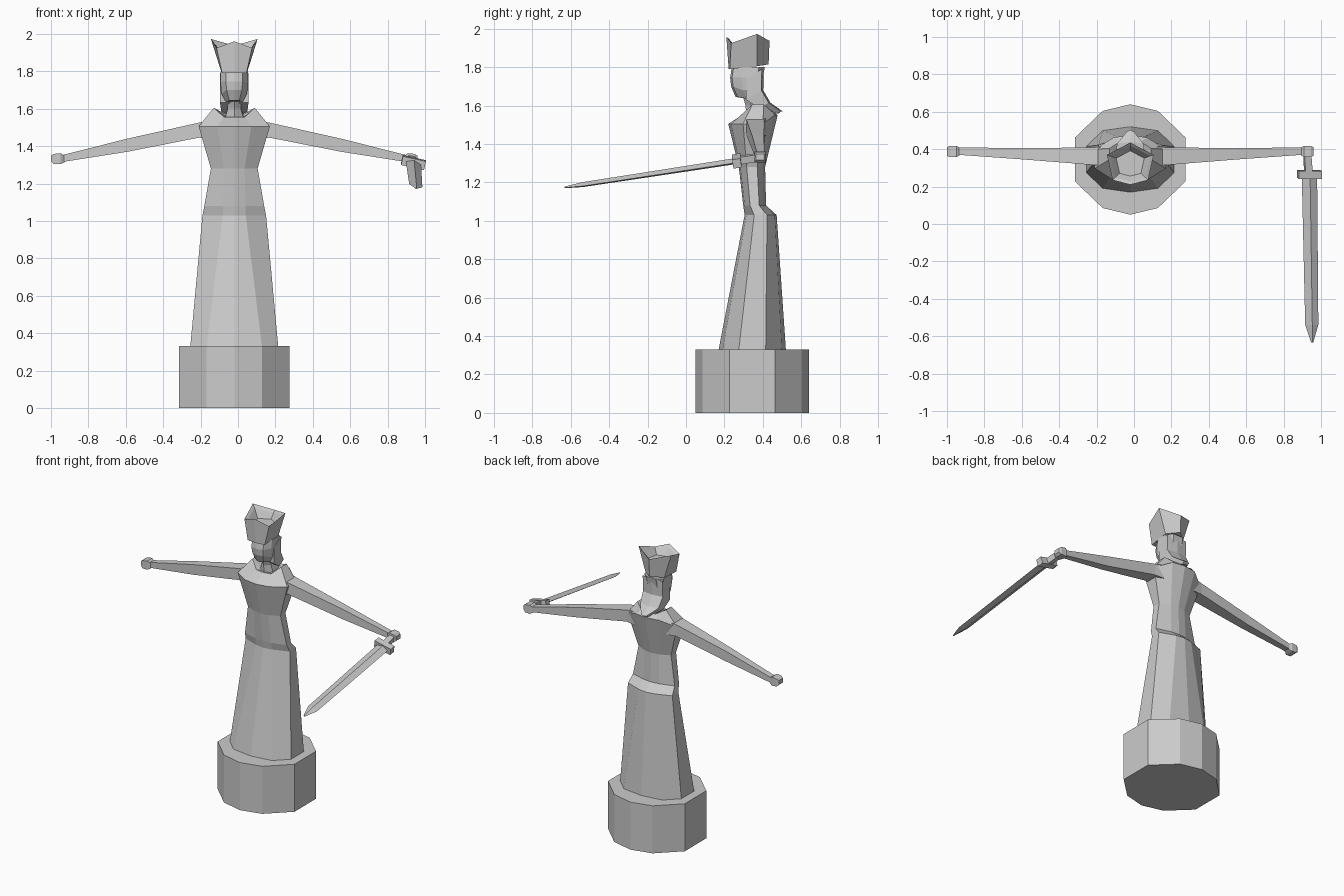
import bpy, bmesh
from mathutils import Vector

if "Cube" in bpy.data.objects:
    bpy.data.objects.remove(bpy.data.objects["Cube"])

CX = -0.02  # symmetry line of the figure

stone = bpy.data.materials.new("grey stone")
stone.diffuse_color = (0.6, 0.6, 0.6, 1)
stone.use_nodes = True
stone.node_tree.nodes["Principled BSDF"].inputs["Base Color"].default_value = stone.diffuse_color


def loft(name, rings):
    """Skin equal-length rings of points and close both ends."""
    bm = bmesh.new()
    vs = [[bm.verts.new(p) for p in r] for r in rings]
    for a, b in zip(vs, vs[1:]):
        n = len(a)
        for i in range(n):
            j = (i + 1) % n
            bm.faces.new((a[i], a[j], b[j], b[i]))
    bm.faces.new(vs[0][::-1])
    bm.faces.new(vs[-1])
    bmesh.ops.recalc_face_normals(bm, faces=bm.faces)
    me = bpy.data.meshes.new(name)
    bm.to_mesh(me)
    bm.free()
    me.materials.append(stone)
    ob = bpy.data.objects.new(name, me)
    bpy.context.collection.objects.link(ob)
    return ob


def ring10(w, k, yf, yb, zf, zs=None, zb=None):
    """Ten-sided ring: half width, front panel ratio, front/back y, front/side/back z."""
    zs = zf if zs is None else zs
    zb = zf if zb is None else zb
    cy, h = (yf + yb) / 2, (yb - yf) / 2
    prof = [(0, -1, zf), (k, -.88, zf), (1, -.4, zs), (1, .4, zs), (k, .88, zb), (0, 1, zb)]
    pts = prof + [(-x, y, z) for x, y, z in prof[4:0:-1]]
    return [(CX + x * w, cy + y * h, z) for x, y, z in pts]


def mirrored(half):
    """Ring from a half outline running front centre to back centre."""
    full = half + [(-x, y, z) for x, y, z in half[-2:0:-1]]
    return [(CX + x, y, z) for x, y, z in full]


def box_path(name, stations):
    """Four-sided tube along x: each station is x, y0, y1, z0, z1."""
    return loft(name, [[(x, a, c), (x, b, c), (x, b, d), (x, a, d)]
                       for x, a, b, c, d in stations])


# Pedestal
loft("pedestal", [ring10(.295, .5, .05, .64, z) for z in (0, .33)])

# Gown with hips, waist, chest and raised shoulders
loft("gown", [
    ring10(.235, .63, .17, .52, .33),
    ring10(.17, .36, .305, .472, 1.03),
    ring10(.16, .38, .298, .417, 1.08),
    ring10(.125, .44, .275, .412, 1.28),
    ring10(.19, .48, .22, .477, 1.505, 1.505, 1.55),
    ring10(.11, .5, .30, .45, 1.555, 1.605, 1.575),
    ring10(.055, .6, .33, .42, 1.55, 1.56, 1.56),
])

# Neck, leaning forward
loft("neck", [mirrored([(0, f, z), (w, f + .03, z), (w, b, z + .01), (0, b + .01, z + .01)])
              for w, f, b, z in [(.055, .315, .42, 1.53), (.035, .31, .40, 1.60), (.045, .29, .38, 1.67)]])

# Head, tapering to the chin
loft("head", [mirrored([(0, f, z), (.6 * w, f + .01, z), (w, f + .06, z + d),
                        (w, b - .03, z + d), (.5 * w, b, z + d), (0, b, z + d)])
              for w, f, b, z, d in [(.045, .258, .37, 1.645, -.01), (.068, .235, .395, 1.70, -.02),
                                    (.075, .23, .40, 1.745, 0), (.072, .238, .41, 1.80, 0)]])

# Hair sweeping down the nape to a pointed tip
loft("hair", [mirrored([(0, y - t, z - t * .6), (w, y - t - .01, z - t * .6),
                        (w, y - .01, z), (0, y, z)])
              for w, y, z, t in [(.076, .405, 1.79, .08), (.076, .402, 1.68, .08),
                                 (.07, .44, 1.615, .05), (.02, .503, 1.57, .02)]])


# Crown: flared wall with peaks, hollow top
def crown_ring(s, fz, cz, sz, bz):
    cy = .325
    half = [(0, -.115, fz), (.095, -.09, cz), (.125, .045, sz), (0, .11, bz)]
    return mirrored([(x * s, cy + y * s, z) for x, y, z in half])


base_ring = mirrored([(0, .222, 1.79), (.065, .228, 1.79), (.072, .37, 1.805), (0, .43, 1.815)])
loft("crown", [base_ring, crown_ring(1, 1.96, 1.925, 1.973, 1.937),
               crown_ring(.86, 1.945, 1.915, 1.95, 1.925),
               crown_ring(.6, 1.89, 1.89, 1.89, 1.89)])

# Arms and fists, mirrored about the figure's centre
for side, label in ((1, "left"), (-1, "right")):
    def st(rows):
        return [(CX + side * x, *r) for x, *r in rows]
    box_path(label + "_arm", st([(.10, .31, .42, 1.44, 1.54), (.19, .315, .41, 1.445, 1.525),
                                 (.57, .345, .405, 1.37, 1.44), (.92, .37, .41, 1.315, 1.352)]))
    box_path(label + "_fist", st([(.905, .372, .405, 1.315, 1.348), (.93, .357, .417, 1.303, 1.362),
                                  (.965, .357, .417, 1.305, 1.358), (.98, .365, .41, 1.318, 1.348)]))


# Sword: rolled about its own axis, running forward and slightly down
ALONG = Vector((.02, -.87, -.135)).normalized()
ACROSS = Vector((1, 0, -.22)).normalized()
UP = ACROSS.cross(ALONG).normalized()
GRIP = Vector((.925, .40, 1.335))


def sword_ring(d, w, t, shift=0, diamond=False):
    c = GRIP + ALONG * d + ACROSS * shift
    shape = [(-1, 0), (0, -1), (1, 0), (0, 1)] if diamond else [(-1, -1), (1, -1), (1, 1), (-1, 1)]
    return [c + ACROSS * (a * w) + UP * (b * t) for a, b in shape]


loft("sword_grip", [sword_ring(0, .018, .018), sword_ring(.13, .02, .02, .005)])
loft("sword_guard", [sword_ring(.115, .063, .024, .01), sword_ring(.158, .063, .024, .01)])
loft("sword_blade", [sword_ring(.15, .042, .016, .01, True), sword_ring(.95, .036, .013, .004, True),
                     sword_ring(1.045, .006, .004, .004, True)])
